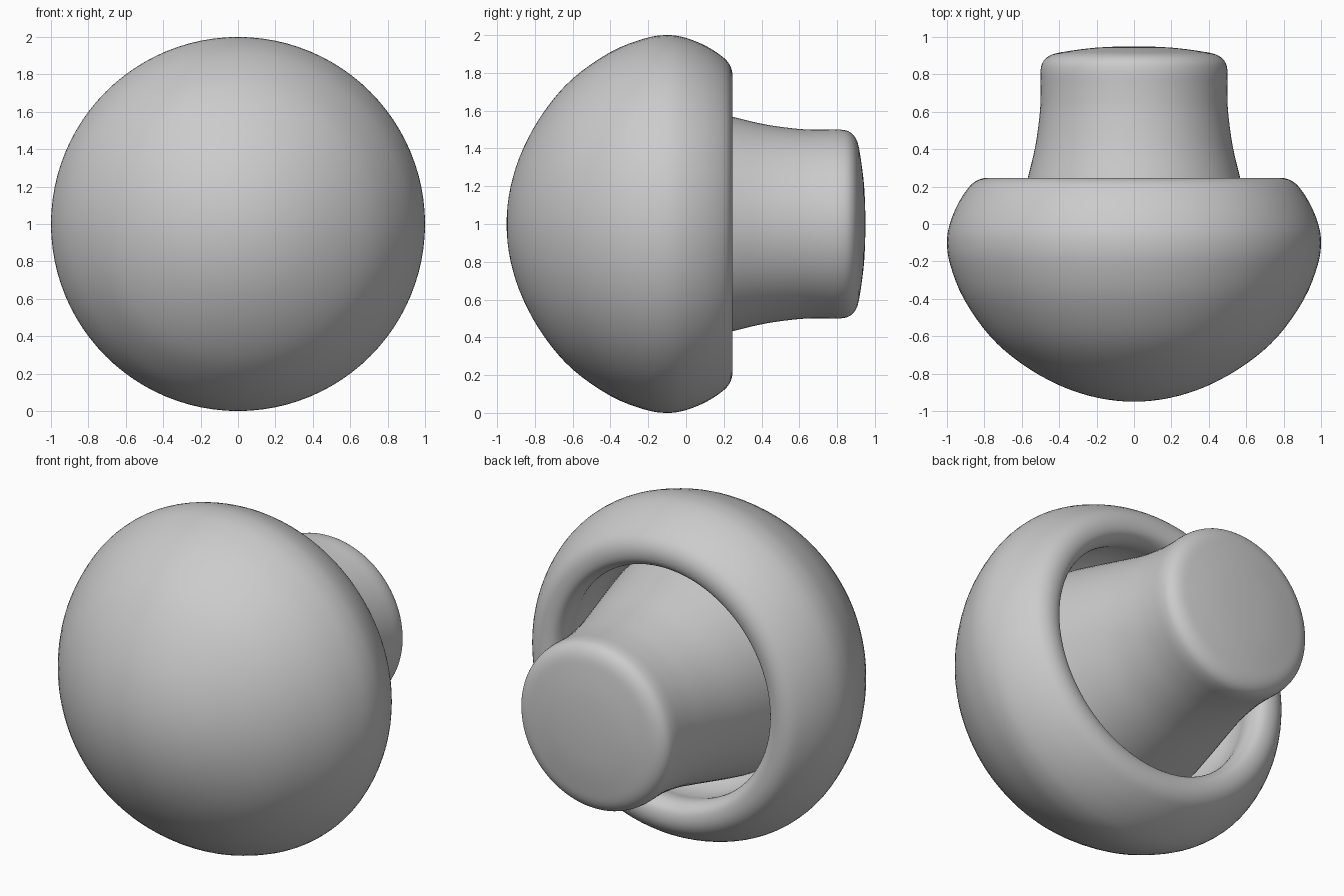
import bpy, bmesh, math
from mathutils import Vector

if "Cube" in bpy.data.objects:
    bpy.data.objects.remove(bpy.data.objects["Cube"])


def smooth_profile(pts, steps=4):
    """Catmull-Rom curve through (radius, y) points."""
    p = [Vector(q) for q in pts]
    p = [Vector((-p[1].x, p[1].y))] + p + [2 * p[-1] - p[-2]]
    if abs(pts[-1][0]) < 1e-6:
        p[-1] = Vector((-p[-3].x, p[-3].y))
    out = []
    for i in range(1, len(p) - 2):
        a, b, c, d = p[i - 1:i + 3]
        for s in range(steps):
            t = s / steps
            out.append(0.5 * (2 * b + (c - a) * t + (2 * a - 5 * b + 4 * c - d) * t * t
                              + (3 * b - a - 3 * c + d) * t ** 3))
    out.append(p[-2])
    return out


def revolve(name, pts, segments=96):
    """Spin a profile around the horizontal axis at z = 1."""
    bm = bmesh.new()
    vs = [bm.verts.new((max(q.x, 0), q.y, 1)) for q in smooth_profile(pts)]
    edges = [bm.edges.new(e) for e in zip(vs, vs[1:])]
    bmesh.ops.spin(bm, geom=vs + edges, cent=(0, 0, 1), axis=(0, 1, 0),
                   angle=math.tau, steps=segments, use_merge=True)
    bmesh.ops.remove_doubles(bm, verts=bm.verts, dist=1e-4)
    bmesh.ops.recalc_face_normals(bm, faces=bm.faces)
    me = bpy.data.meshes.new(name)
    bm.to_mesh(me)
    bm.free()
    for f in me.polygons:
        f.use_smooth = True
    ob = bpy.data.objects.new(name, me)
    bpy.context.collection.objects.link(ob)
    return ob


# Domed cap with a rolled lip and a hollow underside
revolve("mushroom_cap", [
    (0, -0.95), (0.2, -0.928), (0.4, -0.862), (0.6, -0.748), (0.77, -0.6),
    (0.91, -0.4), (0.982, -0.22), (1.0, -0.1), (0.985, 0.0), (0.94, 0.11),
    (0.88, 0.2), (0.83, 0.237), (0.775, 0.246), (0.725, 0.23), (0.695, 0.185),
    (0.69, 0.13), (0.705, 0.05), (0.7, -0.05), (0.65, -0.14), (0.5, -0.19),
    (0.25, -0.21), (0, -0.215)])

# Flared stem with a rounded, slightly domed end
revolve("mushroom_stem", [
    (0, 0.95), (0.2, 0.943), (0.36, 0.923), (0.44, 0.905), (0.485, 0.87),
    (0.5, 0.815), (0.499, 0.72), (0.503, 0.6), (0.527, 0.42), (0.568, 0.245),
    (0.61, 0.08), (0.645, -0.06), (0.66, -0.13)])
